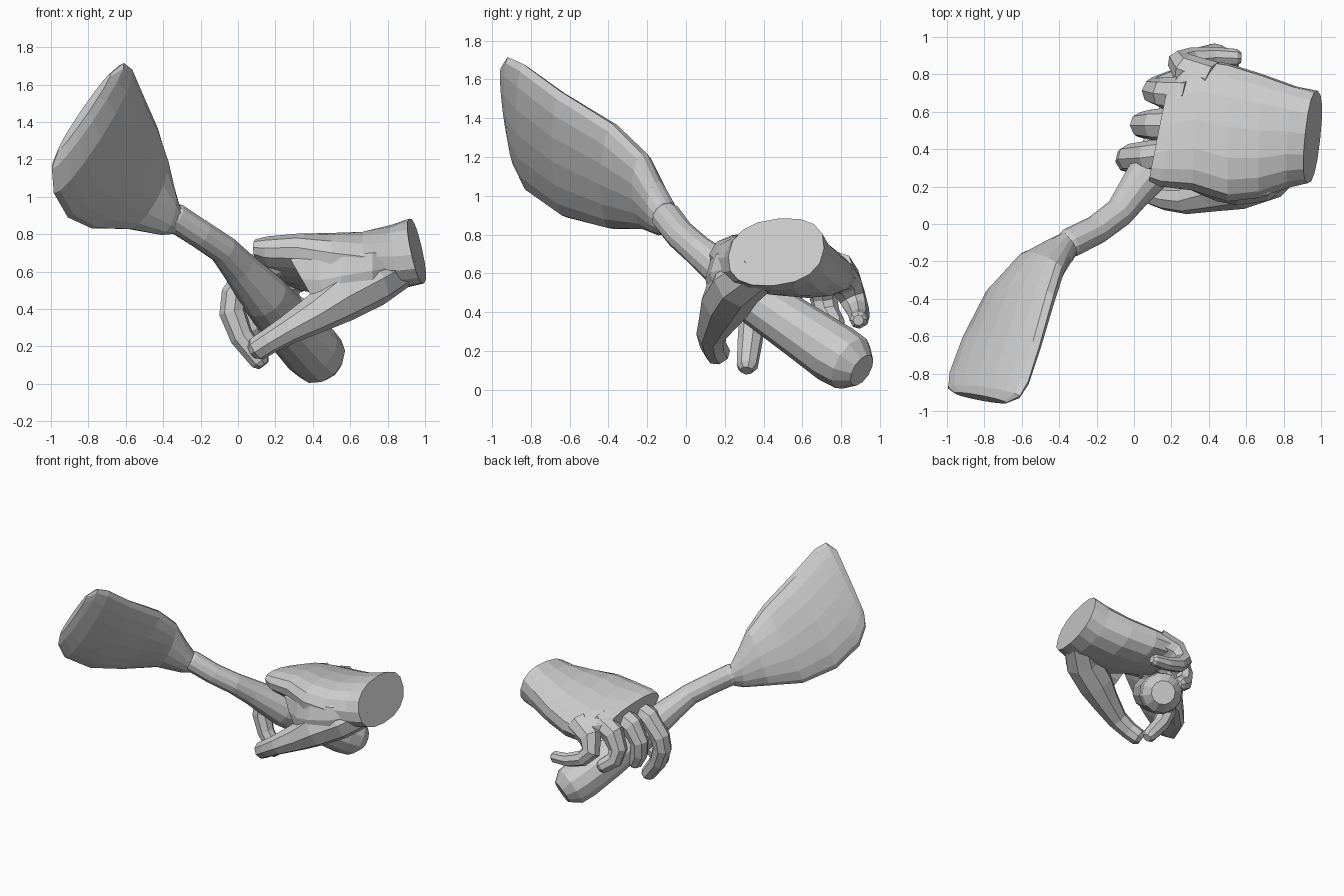
import bpy, bmesh
from math import sin, cos, pi
from mathutils import Vector as V


def loft(name, rings):
    """Skin a list of equal-length rings and cap both ends."""
    bm = bmesh.new()
    rows = [[bm.verts.new(p) for p in r] for r in rings]
    n = len(rows[0])
    for a, b in zip(rows, rows[1:]):
        for i in range(n):
            j = (i + 1) % n
            bm.faces.new((a[i], a[j], b[j], b[i]))
    bm.faces.new(rows[0][::-1])
    bm.faces.new(rows[-1])
    bmesh.ops.recalc_face_normals(bm, faces=bm.faces[:])
    me = bpy.data.meshes.new(name)
    bm.to_mesh(me)
    bm.free()
    ob = bpy.data.objects.new(name, me)
    bpy.context.collection.objects.link(ob)
    return ob


def ring(c, u, v, n, power=1.0):
    """Ellipse (power 1) or boxier superellipse (power below 1)."""
    def f(t):
        return abs(t) ** power * (1 if t > 0 else -1)
    return [c + u * f(cos(2 * pi * i / n)) + v * f(sin(2 * pi * i / n)) for i in range(n)]


def tube(name, pts, n=8):
    """Tapered tube through (x, y, z, radius) points with rounded far end."""
    ps = [V(p[:3]) for p in pts]
    rings, u, old = [], None, None
    for i, p in enumerate(ps):
        t = (ps[min(i + 1, len(ps) - 1)] - ps[max(i - 1, 0)]).normalized()
        if u is None:
            u = t.orthogonal().normalized()
        else:
            u = old.rotation_difference(t) @ u
        old = t
        v, r = t.cross(u), pts[i][3]
        rings.append(ring(p, u * r, v * r, n))
    # rounded tip
    r = pts[-1][3]
    rings.append(ring(ps[-1] + t * r * 0.5, u * r * 0.6, v * r * 0.6, n))
    return loft(name, rings)


# tool handle, thick at the gripped end
tube("tool_handle", [
    (-.40, -.13, .93, .05), (-.34, -.10, .89, .08), (-.2, -.03, .80, .078),
    (-.08, .06, .72, .08), (.0, .17, .63, .095), (.14, .35, .47, .13),
    (.28, .6, .30, .145), (.39, .77, .185, .158), (.44, .85, .135, .15)], 12)

# broad blade: upper edge, lower edge, half thickness at each station
blade = [
    ((-.325, -.1, .96), (-.34, -.08, .81), .07),
    ((-.355, -.16, 1.07), (-.43, -.12, .80), .085),
    ((-.385, -.23, 1.22), (-.6, -.2, .83), .095),
    ((-.43, -.38, 1.37), (-.78, -.38, .83), .095),
    ((-.505, -.65, 1.54), (-.91, -.62, .89), .085),
    ((-.565, -.84, 1.68), (-.985, -.81, 1.02), .075),
    ((-.61, -.92, 1.715), (-.995, -.88, 1.15), .05),
    ((-.68, -.955, 1.66), (-.96, -.905, 1.25), .025)]
normal = V((.6, -.66, -.45)).normalized()
loft("tool_blade", [ring((V(a) + V(b)) / 2, (V(a) - V(b)) / 2, normal * t, 16)
                    for a, b, t in blade])

# palm and cut wrist: centre, sideways half axis, upward half axis
palm = [
    ((.955, .465, .71), (.027, .247, .02), (-.04, .015, .173)),
    ((.85, .465, .68), (.02, .27, .0), (-.03, .03, .17)),
    ((.68, .47, .65), (.01, .33, -.03), (-.01, .03, .16)),
    ((.5, .49, .64), (0, .37, -.06), (0, .03, .15)),
    ((.33, .53, .65), (.02, .35, -.08), (0, .03, .125)),
    ((.2, .51, .665), (.06, .31, -.06), (0, .02, .105)),
    ((.13, .48, .68), (.05, .25, -.05), (0, .01, .075))]
loft("palm_and_wrist", [ring(V(c), V(u), V(v), 16, .85) for c, u, v in palm])

# web of flesh joining the palm edge to the thumb: top, bottom, half thickness
web = [
    ((.88, .33, .72), (.88, .3, .56), .06), ((.72, .22, .74), (.72, .2, .47), .085),
    ((.56, .19, .73), (.54, .17, .42), .08), ((.42, .2, .71), (.46, .165, .40), .06),
    ((.26, .22, .70), (.42, .17, .42), .03)]
loft("thumb_web", [ring((V(a) + V(b)) / 2, (V(a) - V(b)) / 2, V((0, t, 0)), 8)
                   for a, b, t in web])

# thumb with its fleshy base
tube("thumb", [(.88, .4, .64, .12), (.72, .27, .55, .14), (.55, .21, .46, .135),
               (.42, .17, .375, .105), (.27, .13, .29, .078), (.17, .14, .23, .068),
               (.10, .165, .185, .066)])

# four fingers curled round the handle
fingers = {
    "index_finger": [(.26, .38, .68, .09), (.08, .36, .60, .085), (-.02, .355, .47, .074),
                     (-.03, .345, .38, .072), (.02, .33, .25, .065), (.12, .315, .12, .055)],
    "middle_finger": [(.28, .53, .67, .095), (.11, .53, .59, .085), (.045, .53, .48, .07),
                      (.055, .52, .38, .066), (.10, .51, .29, .055)],
    "ring_finger": [(.30, .69, .65, .095), (.16, .70, .58, .085), (.11, .71, .47, .07),
                    (.13, .73, .39, .065), (.21, .77, .33, .055)],
    "little_finger": [(.42, .77, .62, .1), (.28, .82, .56, .09), (.25, .86, .47, .072),
                      (.31, .885, .41, .06), (.43, .895, .37, .052), (.55, .89, .36, .046)],
}
for name, pts in fingers.items():
    tube(name, pts)
